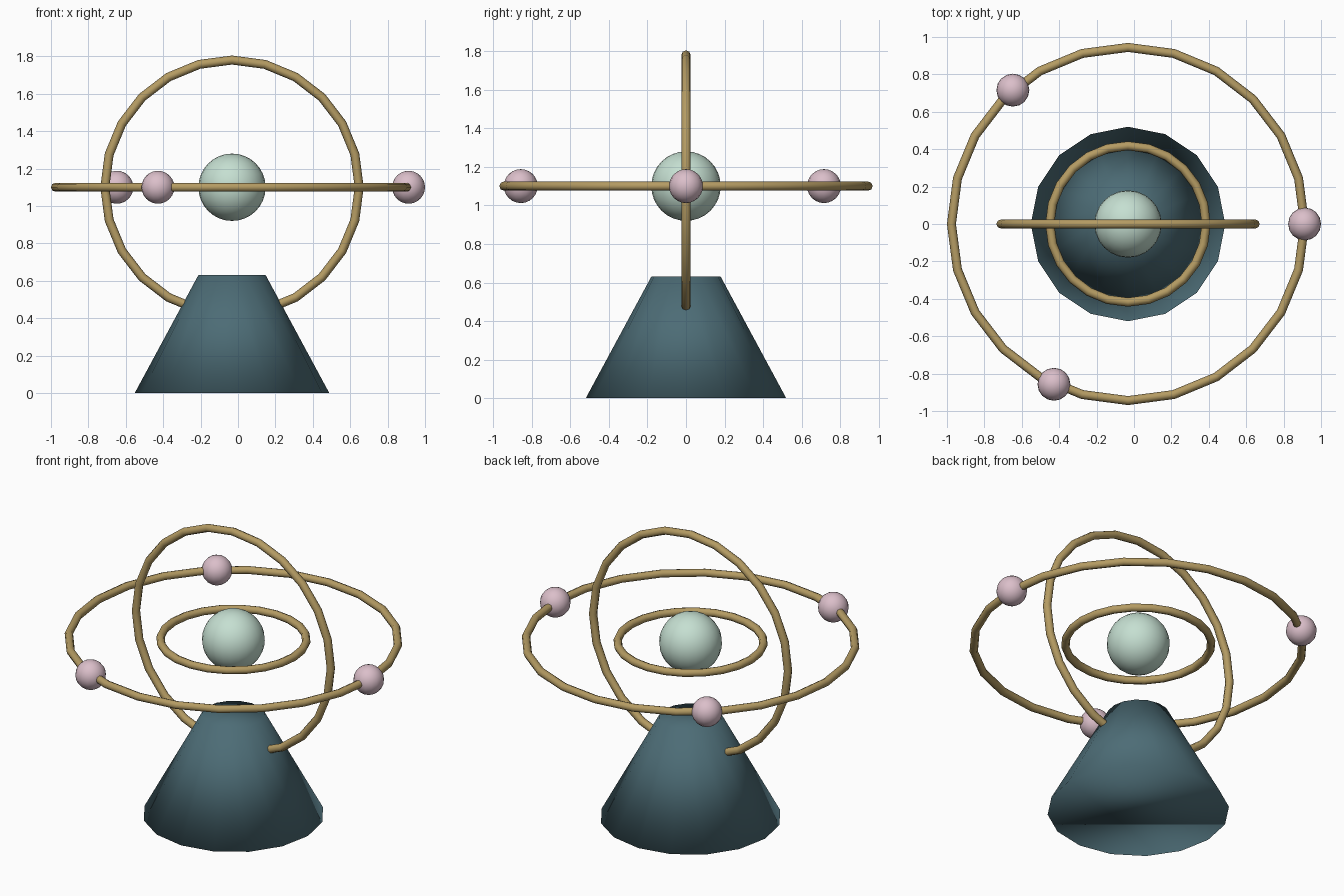
import bpy
from math import cos, sin, pi, radians

if "Cube" in bpy.data.objects:
    bpy.data.objects.remove(bpy.data.objects["Cube"])

CX = -0.032       # shared axis of stand, core and rings
HUB_Z = 1.1       # height of the core
ORBIT = 0.944     # radius of the outer ring
TUBE = 0.024      # thickness of every ring


def material(name, rgb):
    mat = bpy.data.materials.new(name)
    mat.use_nodes = True
    mat.diffuse_color = (*rgb, 1)
    bsdf = next(n for n in mat.node_tree.nodes if n.type == 'BSDF_PRINCIPLED')
    bsdf.inputs["Base Color"].default_value = (*rgb, 1)
    return mat


teal = material("dark teal", (0.073, 0.150, 0.180))
gold = material("brass", (0.46, 0.33, 0.125))
mint = material("pale mint", (0.56, 0.74, 0.64))
pink = material("dusty pink", (0.71, 0.52, 0.59))


def finish(name, mat):
    obj = bpy.context.object
    obj.name = name
    obj.data.materials.append(mat)
    bpy.ops.object.shade_smooth()
    return obj


def ring(name, radius, tilt=0.0):
    bpy.ops.mesh.primitive_torus_add(
        major_radius=radius, minor_radius=TUBE, major_segments=24,
        minor_segments=8, location=(CX, 0, HUB_Z), rotation=(tilt, 0, 0))
    return finish(name, gold)


def ball(name, radius, x, y, mat, segments, rings):
    bpy.ops.mesh.primitive_uv_sphere_add(
        segments=segments, ring_count=rings, radius=radius,
        location=(x, y, HUB_Z))
    return finish(name, mat)


# Tapered stand, softly shaded across its caps
bpy.ops.mesh.primitive_cone_add(vertices=16, radius1=0.52, radius2=0.18,
                                depth=0.63, location=(CX, 0, 0.315))
finish("stand", teal)

# Core and its three rings
ball("core", 0.18, CX, 0, mint, 24, 16)
ring("inner_ring", 0.418)
ring("outer_ring", ORBIT)
ring("upright_ring", 0.68, pi / 2)

# Small balls riding on the outer ring
for i, degrees in enumerate((0, 130.7, 245.2)):
    a = radians(degrees)
    ball(f"orbit_ball_{i + 1}", 0.088, CX + ORBIT * cos(a), ORBIT * sin(a),
         pink, 16, 12)
